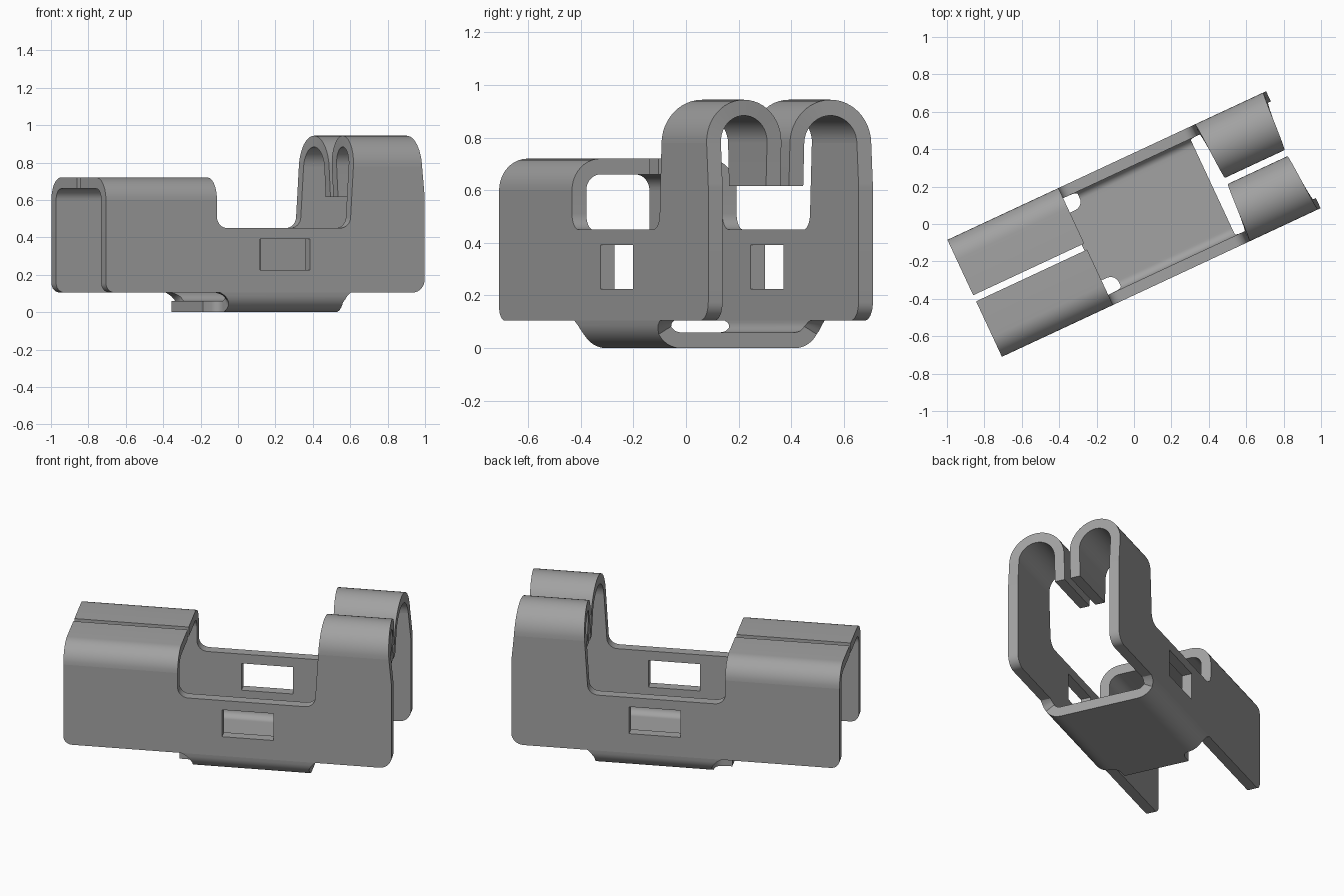
import bpy, bmesh, math
from mathutils import Matrix, Vector

cube = bpy.data.objects.get("Cube")
if cube:
    bpy.data.objects.remove(cube, do_unlink=True)

TURN = math.radians(25)    # plan angle of the whole clip
HALF = 0.345               # half width over the outer faces
T = 0.06                   # sheet thickness
SLOT = 0.018               # half gap between the folded-over flaps

metal = bpy.data.materials.new("grey_metal")
metal.use_nodes = True
GREY = (0.36, 0.36, 0.36, 1)
metal.diffuse_color = GREY
metal.node_tree.nodes["Principled BSDF"].inputs["Base Color"].default_value = GREY


def finish(name, mesh):
    """Place a half part, mirror it across the long axis and shade it."""
    obj = bpy.data.objects.new(name, mesh)
    bpy.context.collection.objects.link(obj)
    mesh.materials.clear()
    mesh.materials.append(metal)
    obj.rotation_euler.z = TURN
    mirror = obj.modifiers.new("both_sides", 'MIRROR')
    mirror.use_axis = (False, True, False)
    bpy.ops.object.select_all(action='DESELECT')
    obj.select_set(True)
    bpy.context.view_layer.objects.active = obj
    bpy.ops.object.shade_smooth_by_angle(angle=math.radians(30))


def arc(cy, cz, r, start, end, steps):
    """Outer points of a bend with their outward normals."""
    out = []
    for i in range(steps + 1):
        a = math.radians(start + (end - start) * i / steps)
        n = Vector((math.cos(a), math.sin(a)))
        out.append((Vector((cy, cz)) + n * r, n))
    return out


def ribbon(name, path, spans, caps=(False, True)):
    """Bent sheet: outer path in y-z, with its x range at every path point."""
    bm = bmesh.new()
    rings = []
    for (p, n), (lo, hi) in zip(path, spans):
        q = p - n * T
        rings.append([bm.verts.new((x, c.x, c.y))
                      for x, c in ((lo, p), (hi, p), (hi, q), (lo, q))])
    for a, b in zip(rings, rings[1:]):
        for i in range(4):
            j = (i + 1) % 4
            bm.faces.new((a[i], a[j], b[j], b[i]))
    for ring, cap in zip((rings[0], rings[-1]), caps):
        if cap:
            bm.faces.new(ring)
    bmesh.ops.recalc_face_normals(bm, faces=bm.faces)
    # open ends can confuse the outside test, so check the first outer face
    bm.faces.ensure_lookup_table()
    n = path[0][1]
    if bm.faces[0].normal.dot(Vector((0, n.x, n.y))) < 0:
        bmesh.ops.reverse_faces(bm, faces=bm.faces)
    mesh = bpy.data.meshes.new(name)
    bm.to_mesh(mesh)
    bm.free()
    finish(name, mesh)


def rounded(corners, steps=8):
    """Outline with each (x, z, radius) corner rounded."""
    pts = []
    for i, (x, z, r) in enumerate(corners):
        p = Vector((x, z))
        if r == 0:
            pts.append(p)
            continue
        a = (Vector(corners[i - 1][:2]) - p).normalized()
        b = (Vector(corners[(i + 1) % len(corners)][:2]) - p).normalized()
        half = a.angle(b) / 2
        mid = p + (a + b).normalized() * (r / math.sin(half))
        d0 = p + a * (r / math.tan(half)) - mid
        d1 = p + b * (r / math.tan(half)) - mid
        sweep = d0.angle_signed(d1)
        for k in range(steps + 1):
            pts.append(mid + Matrix.Rotation(-sweep * k / steps, 2) @ d0)
    return pts


def plate(name, outlines):
    """Upright flat sheet filled between outlines, on the +y side."""
    curve = bpy.data.curves.new(name, 'CURVE')
    curve.dimensions = '2D'
    curve.fill_mode = 'BOTH'
    curve.extrude = T / 2
    for pts in outlines:
        spline = curve.splines.new('POLY')
        spline.points.add(len(pts) - 1)
        for sp, p in zip(spline.points, pts):
            sp.co = (p.x, p.y, 0, 1)
        spline.use_cyclic_u = True
    temp = bpy.data.objects.new(name + "_outline", curve)
    bpy.context.collection.objects.link(temp)
    bpy.context.view_layer.update()
    graph = bpy.context.evaluated_depsgraph_get()
    mesh = bpy.data.meshes.new_from_object(temp.evaluated_get(graph))
    bpy.data.objects.remove(temp, do_unlink=True)
    mesh.transform(Matrix.Translation((0, HALF - T / 2, 0))
                   @ Matrix.Rotation(math.pi / 2, 4, 'X'))
    bm = bmesh.new()
    bm.from_mesh(mesh)
    bmesh.ops.remove_doubles(bm, verts=bm.verts, dist=0.0005)
    bmesh.ops.recalc_face_normals(bm, faces=bm.faces)
    bm.to_mesh(mesh)
    bm.free()
    finish(name, mesh)


# Side walls with a rectangular window
BOTTOM, ROOF_BEND, SPRING = 0.105, 0.60, 0.78
wall = rounded([(-0.94, BOTTOM, 0.05), (0.94, BOTTOM, 0.07), (0.94, 0.62, 0.2),
                (0.925, SPRING, 0), (0.52, SPRING, 0), (0.50, 0.45, 0.06),
                (-0.285, 0.45, 0.06), (-0.285, ROOF_BEND, 0), (-0.94, ROOF_BEND, 0)])
window = rounded([(-0.03, 0.225, 0), (0.265, 0.225, 0), (0.265, 0.392, 0), (-0.03, 0.392, 0)])
plate("side_walls", [wall, window])

# Flat roof flaps folded inwards
r = 0.12
roof = arc(HALF - r, ROOF_BEND, r, 0, 90, 10)
roof.append((Vector((SLOT, ROOF_BEND + r)), Vector((0, 1))))
ribbon("roof_flaps", roof, [(-0.94, -0.285)] * len(roof))

# Tapering hooped springs with hanging inner legs
r = (HALF - SLOT) / 2
hoop = arc((HALF + SLOT) / 2, SPRING, r, 0, 180, 24)
hoop.append((Vector((SLOT, 0.615)), Vector((-1, 0))))
spans, length = [], 0
for i, (p, n) in enumerate(hoop):
    if i:
        length += (p - hoop[i - 1][0]).length
    spans.append((0.52 + 0.05 * length, 0.925 - 0.057 * length))
ribbon("spring_hoops", hoop, spans)

# Floor with bends up to the walls and rounded relief notches
r = BOTTOM
floor = arc(HALF - r, r, r, 0, -90, 9)
down = Vector((0, -1))
floor += [(Vector((y, 0)), down) for y in (0.225, 0.212, 0.203, 0.2, 0.199, 0)]
left = [-0.265, -0.235, -0.22, -0.21] + [-0.205] * 6 + [-0.21, -0.22, -0.235, -0.25, -0.30, -0.30]
right = [0.505, 0.485, 0.475] + [0.465] * 13
ribbon("floor", floor, list(zip(left, right)), (False, False))
